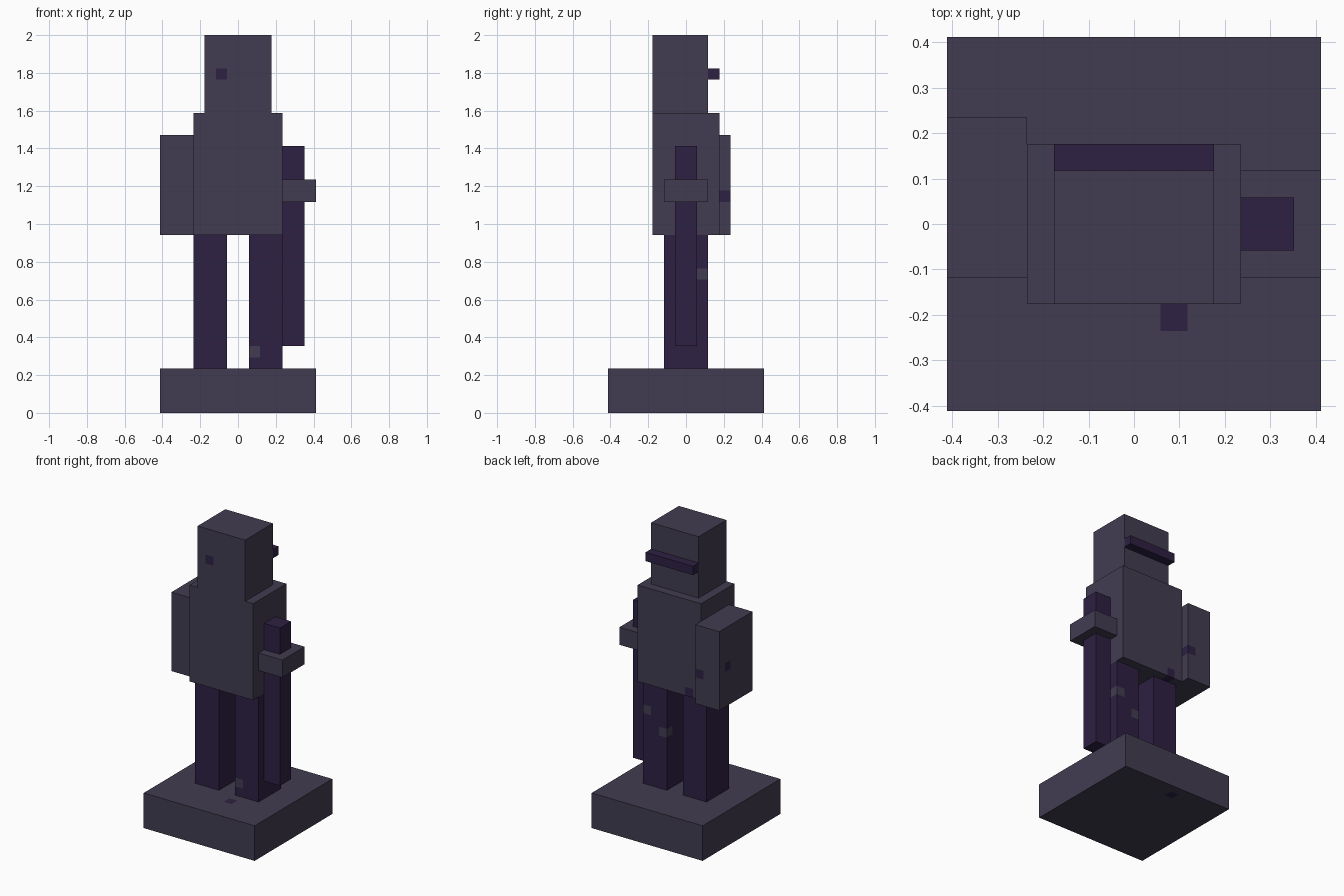
import bpy
import bmesh
from mathutils import Vector

if "Cube" in bpy.data.objects:
    bpy.data.objects.remove(bpy.data.objects["Cube"])

U = 1 / 17  # one block unit: the figure is 34 blocks tall


def material(name, rgb):
    mat = bpy.data.materials.new(name)
    mat.diffuse_color = (*rgb, 1)
    mat.use_nodes = True
    mat.node_tree.nodes["Principled BSDF"].inputs["Base Color"].default_value = mat.diffuse_color
    return mat


GREY = material("slate_grey", (0.055, 0.046, 0.083))
PURPLE = material("dark_purple", (0.027, 0.015, 0.056))


def block(name, lo, hi, mat, spots=()):
    """Box from lo to hi in block units; each spot is a one-block cell in the other colour."""
    lo, hi = Vector(lo), Vector(hi)
    bm = bmesh.new()
    bmesh.ops.create_cube(bm, size=1)
    for v in bm.verts:
        v.co = Vector([(lo[i] + hi[i]) / 2 + v.co[i] * (hi[i] - lo[i]) for i in range(3)])
    # cut the faces along the sides of each spot
    for spot in spots:
        for axis in range(3):
            for at in (spot[axis], spot[axis] + 1):
                if lo[axis] < at < hi[axis]:
                    co, no = Vector(), Vector()
                    co[axis], no[axis] = at, 1
                    bmesh.ops.bisect_plane(bm, geom=bm.verts[:] + bm.edges[:] + bm.faces[:],
                                           plane_co=co, plane_no=no, dist=1e-4)
    for f in bm.faces:
        c = f.calc_center_median()
        if any(all(s[i] - 0.01 < c[i] < s[i] + 1.01 for i in range(3)) for s in spots):
            f.material_index = 1
    bmesh.ops.scale(bm, vec=(U, U, U), verts=bm.verts)
    bmesh.ops.recalc_face_normals(bm, faces=bm.faces)
    mesh = bpy.data.meshes.new(name)
    bm.to_mesh(mesh)
    bm.free()
    mesh.materials.append(mat)
    mesh.materials.append(PURPLE if mat == GREY else GREY)
    bpy.context.collection.objects.link(bpy.data.objects.new(name, mesh))


# plinth
block("base", (-7, -7, 0), (7, 7, 4), GREY, [(1, -4, 3), (-1, 5, 0)])

# legs
block("left_leg", (-4, -2, 4), (-1, 2, 16), PURPLE)
block("right_leg", (1, -2, 4), (4, 2, 16), PURPLE, [(1, -2, 5), (3, 1, 12), (1, 1, 10)])

# body and head
block("torso", (-4, -3, 16), (4, 3, 27), GREY, [(-3, 2, 16)])
block("head", (-3, -3, 27), (3, 2, 34), GREY, [(-2, -3, 30)])
block("visor", (-3, 2, 30), (3, 3, 31), PURPLE)

# shield on the left side
block("shield", (-7, -2, 16), (-4, 4, 25), GREY, [(-5, 3, 19), (-7, 2, 20)])

# sword on the right side
block("sword_blade", (4, -1, 6), (6, 1, 24), PURPLE)
block("sword_guard", (4, -2, 19), (7, 2, 21), GREY)
